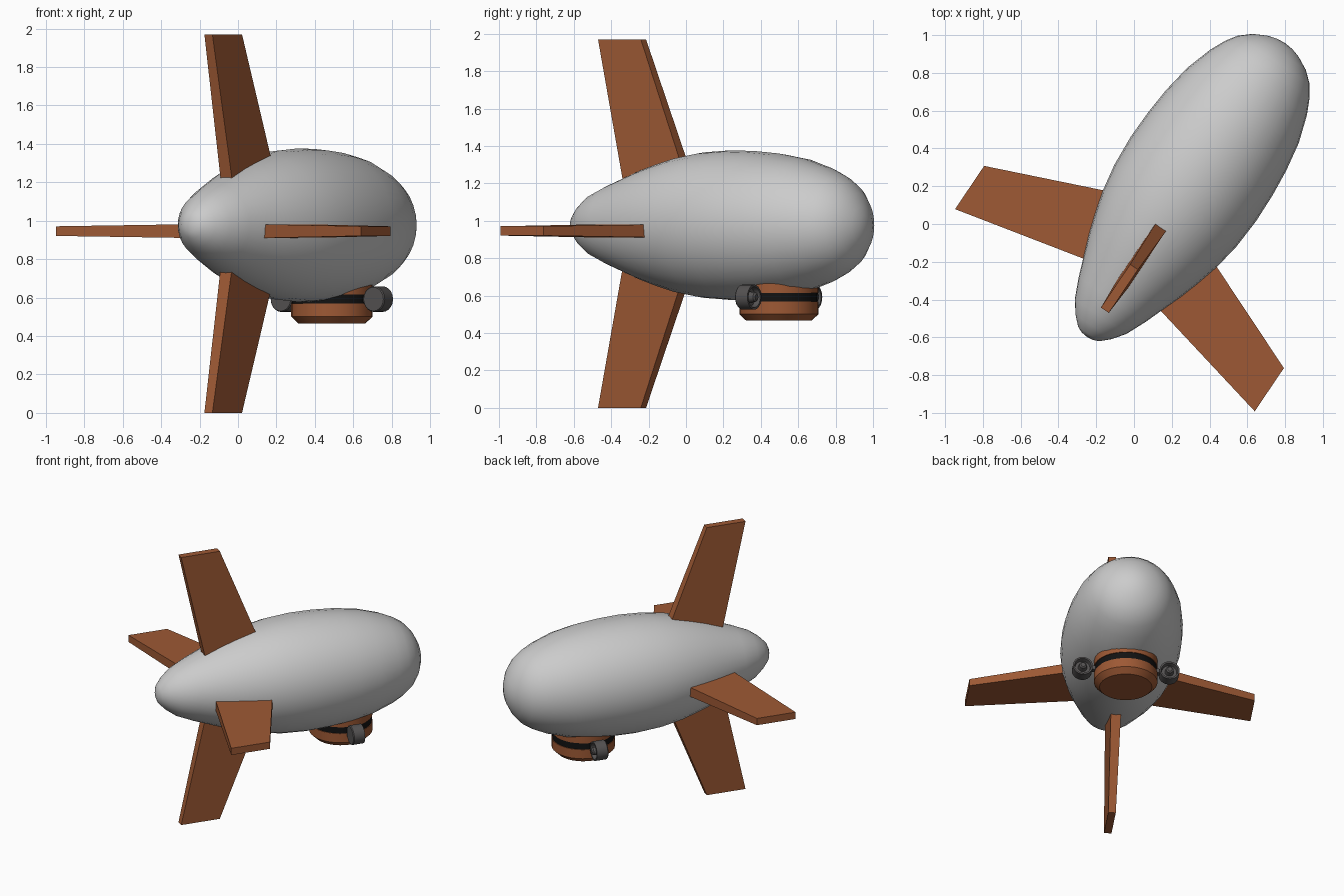
import bpy, bmesh, math
from mathutils import Matrix, Vector

if "Cube" in bpy.data.objects:
    bpy.data.objects.remove(bpy.data.objects["Cube"])

# Local frame: +x toward the nose, +y to port, origin below the fin station
FRAME = Matrix.Translation((-0.077, -0.342, 0)) @ Matrix.Rotation(math.radians(56), 4, 'Z')


def material(name, rgb):
    m = bpy.data.materials.new(name)
    m.diffuse_color = (*rgb, 1)
    m.use_nodes = True
    m.node_tree.nodes["Principled BSDF"].inputs["Base Color"].default_value = m.diffuse_color
    return m


BROWN = material("brown", (0.34, 0.10, 0.035))
BLACK = material("black", (0.006, 0.006, 0.006))
DARK = material("dark_grey", (0.09, 0.085, 0.085))


def finish(name, bm, mat=None, smooth=True, angle=35):
    bmesh.ops.recalc_face_normals(bm, faces=bm.faces)
    mesh = bpy.data.meshes.new(name)
    bm.to_mesh(mesh)
    bm.free()
    ob = bpy.data.objects.new(name, mesh)
    bpy.context.collection.objects.link(ob)
    ob.matrix_world = FRAME
    if mat:
        mesh.materials.append(mat)
    if smooth:
        bpy.ops.object.select_all(action='DESELECT')
        ob.select_set(True)
        bpy.context.view_layer.objects.active = ob
        bpy.ops.object.shade_smooth_by_angle(angle=math.radians(angle))
    return ob


def lathe(name, profile, axis, centre, mat=None, steps=32, angle=35):
    """Spin (distance along axis, radius) points around the axis through centre."""
    c = Vector(centre)
    side = Vector((0, 0, 1)) if axis == 'X' else Vector((1, 0, 0))
    along = Vector((1, 0, 0)) if axis == 'X' else Vector((0, 0, 1))
    bm = bmesh.new()
    vs = [bm.verts.new(c + along * d + side * r) for d, r in profile]
    edges = [bm.edges.new(p) for p in zip(vs, vs[1:])]
    bmesh.ops.spin(bm, geom=vs + edges, cent=c, axis=along,
                   angle=math.tau, steps=steps)
    bmesh.ops.remove_doubles(bm, verts=bm.verts, dist=1e-4)
    return finish(name, bm, mat, True, angle)


# Gas envelope with small blunt tail cap
hull = [(-0.308, 0), (-0.304, 0.035), (-0.290, 0.068), (-0.245, 0.115), (-0.178, 0.165),
        (-0.07, 0.213), (0.05, 0.258), (0.15, 0.296), (0.255, 0.329), (0.38, 0.363),
        (0.53, 0.389), (0.70, 0.400), (0.86, 0.396), (1.01, 0.383), (1.17, 0.356),
        (1.317, 0.309), (1.40, 0.27), (1.46, 0.23), (1.512, 0.17), (1.548, 0.10),
        (1.563, 0.05), (1.568, 0)]
lathe("hull", hull, 'X', (0, 0, 0.977), angle=50)


# Tapered tail fins
def fin(name, angle, z, span):
    bm = bmesh.new()
    # each station: radius, trailing edge, leading edge, half thickness
    stations = [(0.15, 0.047, 0.471, 0.037), (span, -0.138, 0.138, 0.025)]
    rings = []
    for r, a, b, h in stations:
        rings.append([bm.verts.new(p) for p in
                      ((a, -h, r), (b, -h, r), (b, h, r), (a, h, r))])
    bm.faces.new(rings[0])
    bm.faces.new(rings[1])
    for i in range(4):
        j = (i + 1) % 4
        bm.faces.new((rings[0][i], rings[0][j], rings[1][j], rings[1][i]))
    bm.transform(Matrix.Translation((0, 0, z)) @ Matrix.Rotation(math.radians(angle), 4, 'X'))
    finish(name, bm, BROWN, smooth=False)


fin("top_fin", 0, 0.985, 0.985)
fin("bottom_fin", 180, 0.985, 0.985)
fin("port_fin", -90, 0.946, 0.957)
fin("starboard_fin", 90, 0.946, 0.957)

# Gondola: chamfered lower tub, window band, upper collar
G = (1.012, 0, 0)
lathe("gondola_tub", [(0.466, 0), (0.466, 0.175), (0.502, 0.212), (0.568, 0.212), (0.568, 0)],
      'Z', G, BROWN)
lathe("gondola_windows", [(0.568, 0), (0.568, 0.207), (0.615, 0.207), (0.615, 0)],
      'Z', G, BLACK)
lathe("gondola_collar", [(0.615, 0), (0.615, 0.212), (0.685, 0.212), (0.685, 0)],
      'Z', G, BROWN)

# Engine pods: open-fronted duct with a hub, plus a short strut to the gondola
duct = [(-0.048, 0), (-0.048, 0.062), (-0.042, 0.067), (0.035, 0.067), (0.035, 0.056),
        (0.005, 0.05), (0.005, 0.03), (0.042, 0.025), (0.05, 0.015), (0.05, 0)]
for label, side in (("port", 1), ("starboard", -1)):
    lathe(label + "_engine", duct, 'X', (1.015, side * 0.291, 0.592), DARK, 20)
    bm = bmesh.new()
    bmesh.ops.create_cube(bm, size=1, matrix=Matrix.Translation((1.015, side * 0.215, 0.592))
                          @ Matrix.Diagonal((0.04, 0.05, 0.03, 1)))
    finish(label + "_engine_strut", bm, DARK, smooth=False)
